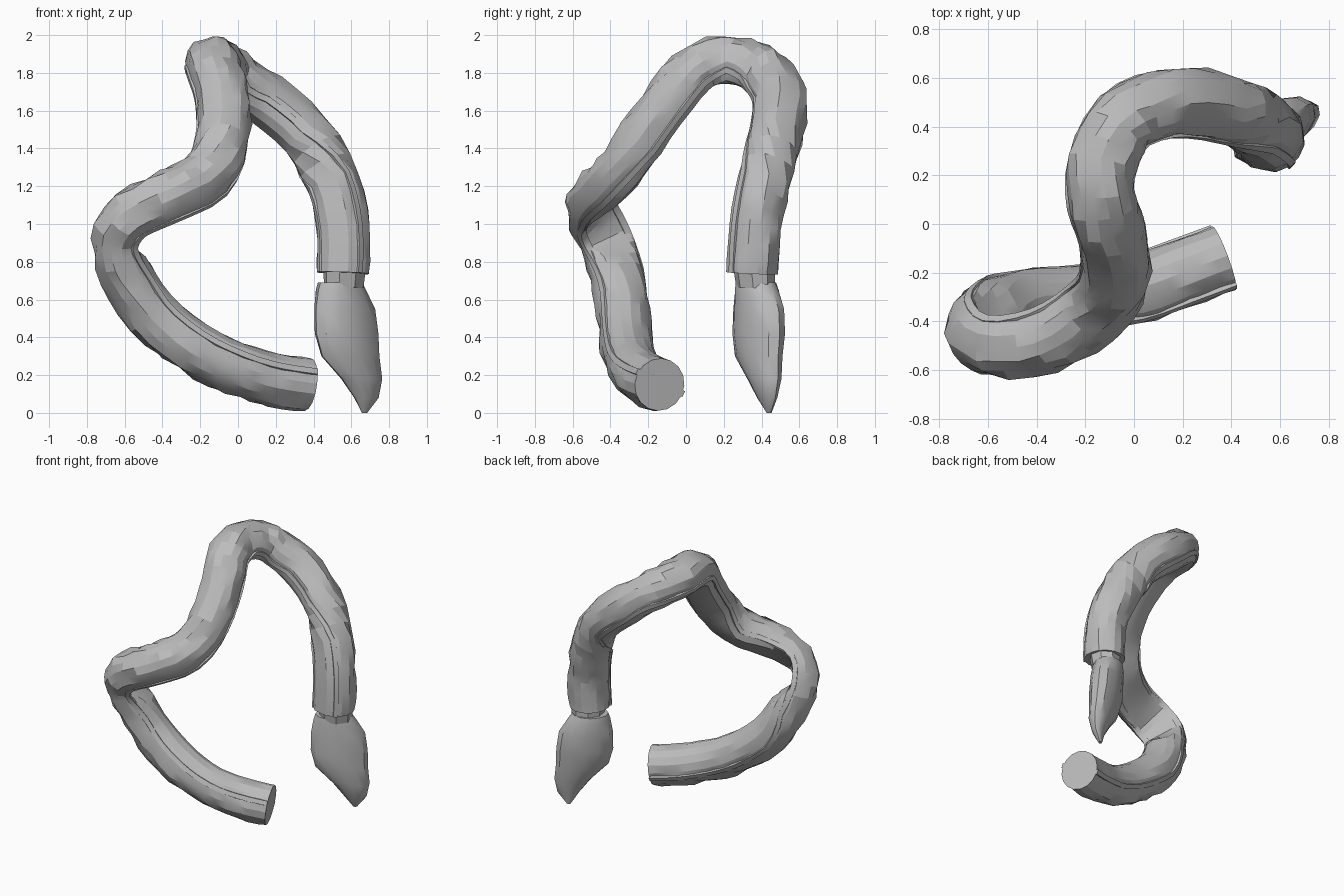
import bpy, bmesh, math, random
from mathutils import Vector

random.seed(4)
cube = bpy.data.objects.get("Cube")
if cube:
    bpy.data.objects.remove(cube)

grey = bpy.data.materials.new("plain_grey")
grey.use_nodes = True
COLOUR = (0.5, 0.5, 0.5, 1)
grey.diffuse_color = COLOUR
grey.node_tree.nodes["Principled BSDF"].inputs["Base Color"].default_value = COLOUR

# Directions the inner side of the tube faces
BACK_UP = Vector((0.25, 0.5, 0.8))
INWARD = Vector((0.9, 0.5, 0.1))
UNDER = Vector((0.1, 0.8, -0.6))
BEHIND = Vector((-0.3, 0.8, -0.6))
DOWN = Vector((0.1, 0.1, -1))
ARCH = Vector((-0.65, -0.35, -0.65))
FRONT = Vector((-0.2, -1, 0))

# Height of the flat and of the rails along the inner direction, in radii
ROUND = (1, 0.1)
HALF = (0.2, 0.15)
OPEN = (0.6, 0.3)
FLAT = (0.78, 0.35)
FULL = (0.9, 0.3)
EDGED = (0.93, 0.65)

# Centre line: position, inner direction, section
PATH = [
    (0.37, -0.14, 0.15, BACK_UP, ROUND),
    (0.18, -0.21, 0.18, BACK_UP, ROUND),
    (-0.02, -0.28, 0.24, BACK_UP, ROUND),
    (-0.24, -0.31, 0.35, BACK_UP, ROUND),
    (-0.46, -0.33, 0.53, BACK_UP, ROUND),
    (-0.59, -0.37, 0.74, INWARD, FULL),
    (-0.63, -0.43, 0.92, INWARD, HALF),
    (-0.56, -0.49, 1.05, INWARD, HALF),
    (-0.36, -0.47, 1.15, UNDER, OPEN),
    (-0.17, -0.36, 1.25, UNDER, FLAT),
    (-0.08, -0.23, 1.45, BEHIND, FLAT),
    (-0.08, -0.07, 1.67, BEHIND, FLAT),
    (-0.13, 0.08, 1.83, BEHIND, FLAT),
    (-0.13, 0.25, 1.85, DOWN, FLAT),
    (-0.04, 0.42, 1.79, DOWN, FLAT),
    (0.14, 0.5, 1.66, ARCH, FULL),
    (0.36, 0.48, 1.47, ARCH, FULL),
    (0.5, 0.41, 1.22, FRONT, EDGED),
    (0.555, 0.365, 0.98, FRONT, EDGED),
    (0.555, 0.35, 0.74, FRONT, EDGED),
]
RADIUS = 0.14


def smooth_mix(vals, t):
    """Catmull-Rom blend of four neighbours."""
    a, b, c, d = vals
    return 0.5 * (2 * b + (c - a) * t + (2 * a - 5 * b + 4 * c - d) * t ** 2
                  + (3 * b - a - 3 * c + d) * t ** 3)


def sample_path(steps):
    """Returns centre, inner direction, side direction, flat and rail height."""
    centres, inners, sections = [], [], []
    last = len(PATH) - 1
    for i in range(last * steps + 1):
        k = min(i // steps, last - 1)
        t = i / steps - k
        rows = [PATH[max(0, min(last, k + j))] for j in (-1, 0, 1, 2)]
        centres.append(smooth_mix([Vector(r[:3]) for r in rows], t))
        inners.append(rows[1][3].normalized().lerp(rows[2][3].normalized(), t))
        sections.append(Vector(rows[1][4]).lerp(Vector(rows[2][4]), t) * RADIUS)
    frames = []
    for i, c in enumerate(centres):
        tan = (centres[min(i + 1, len(centres) - 1)] - centres[max(i - 1, 0)]).normalized()
        n = (inners[i] - tan * inners[i].dot(tan)).normalized()
        frames.append((c, n, tan.cross(n), *sections[i]))
    return frames


def loft(name, rings, angle):
    """Skins a list of closed rings and caps both ends."""
    bm = bmesh.new()
    loops = [[bm.verts.new(p) for p in ring] for ring in rings]
    count = len(loops[0])
    for a, b in zip(loops, loops[1:]):
        for i in range(count):
            j = (i + 1) % count
            bm.faces.new((a[i], a[j], b[j], b[i]))
    bm.faces.new(loops[0][::-1])
    bm.faces.new(loops[-1])
    bmesh.ops.recalc_face_normals(bm, faces=bm.faces)
    mesh = bpy.data.meshes.new(name)
    bm.to_mesh(mesh)
    bm.free()
    obj = bpy.data.objects.new(name, mesh)
    bpy.context.collection.objects.link(obj)
    mesh.materials.append(grey)
    bpy.ops.object.select_all(action="DESELECT")
    obj.select_set(True)
    bpy.context.view_layer.objects.active = obj
    bpy.ops.object.shade_smooth_by_angle(angle=math.radians(angle))


# Curved tube: rough on the outside, flattened on the inside
SIDES = 16
frames = sample_path(3)
rings = []
for i, (c, n, side, flat, rail) in enumerate(frames):
    ring = []
    for s in range(SIDES):
        a = math.tau * s / SIDES
        rough = random.uniform(-0.012, 0.014) if 0 < i < len(frames) - 1 else 0
        r = RADIUS + rough * (0.6 - 0.4 * math.cos(a))
        depth = min(r * math.cos(a), flat)
        ring.append(c + n * depth + side * r * math.sin(a))
    rings.append(ring)
loft("curved_tube", rings, 18)

# Thin rails along both edges of the inner side
for label, sign in (("left", 1), ("right", -1)):
    rings = []
    for c, n, side, flat, rail in frames:
        out = math.sqrt(RADIUS ** 2 - rail ** 2) * side * sign + n * rail
        radial = out.normalized()
        across = (n - radial * n.dot(radial)).normalized()
        rings.append([c + out + radial * h + across * w
                      for h, w in ((-0.03, -0.02), (0.006, -0.02),
                                   (0.01, 0.012), (-0.03, 0.02))])
    loft(label + "_rail", rings, 40)

# Collar joining the tube to the end piece
wide = Vector((0.82, 0.57, 0))
thin = Vector((-0.57, 0.82, 0))


def oval(z, x, y, w, t, sides=12):
    angles = [math.tau * k / sides for k in range(sides)]
    return [Vector((x, y, z)) + wide * w * math.cos(a) + thin * t * math.sin(a)
            for a in angles]


loft("collar", [oval(0.78, 0.565, 0.36, 0.12, 0.11, 8),
                oval(0.66, 0.56, 0.37, 0.11, 0.1, 8)], 20)

# Leaf-shaped end: height, centre x, centre y, half width, half thickness
LEAF = [
    (0.69, 0.54, 0.37, 0.125, 0.1),
    (0.65, 0.545, 0.375, 0.145, 0.105),
    (0.55, 0.565, 0.385, 0.185, 0.105),
    (0.42, 0.575, 0.385, 0.195, 0.105),
    (0.3, 0.595, 0.385, 0.18, 0.09),
    (0.18, 0.655, 0.415, 0.125, 0.07),
    (0.08, 0.68, 0.43, 0.075, 0.04),
    (0.0, 0.67, 0.44, 0.015, 0.012),
]
loft("leaf_end", [oval(*row) for row in LEAF], 35)
